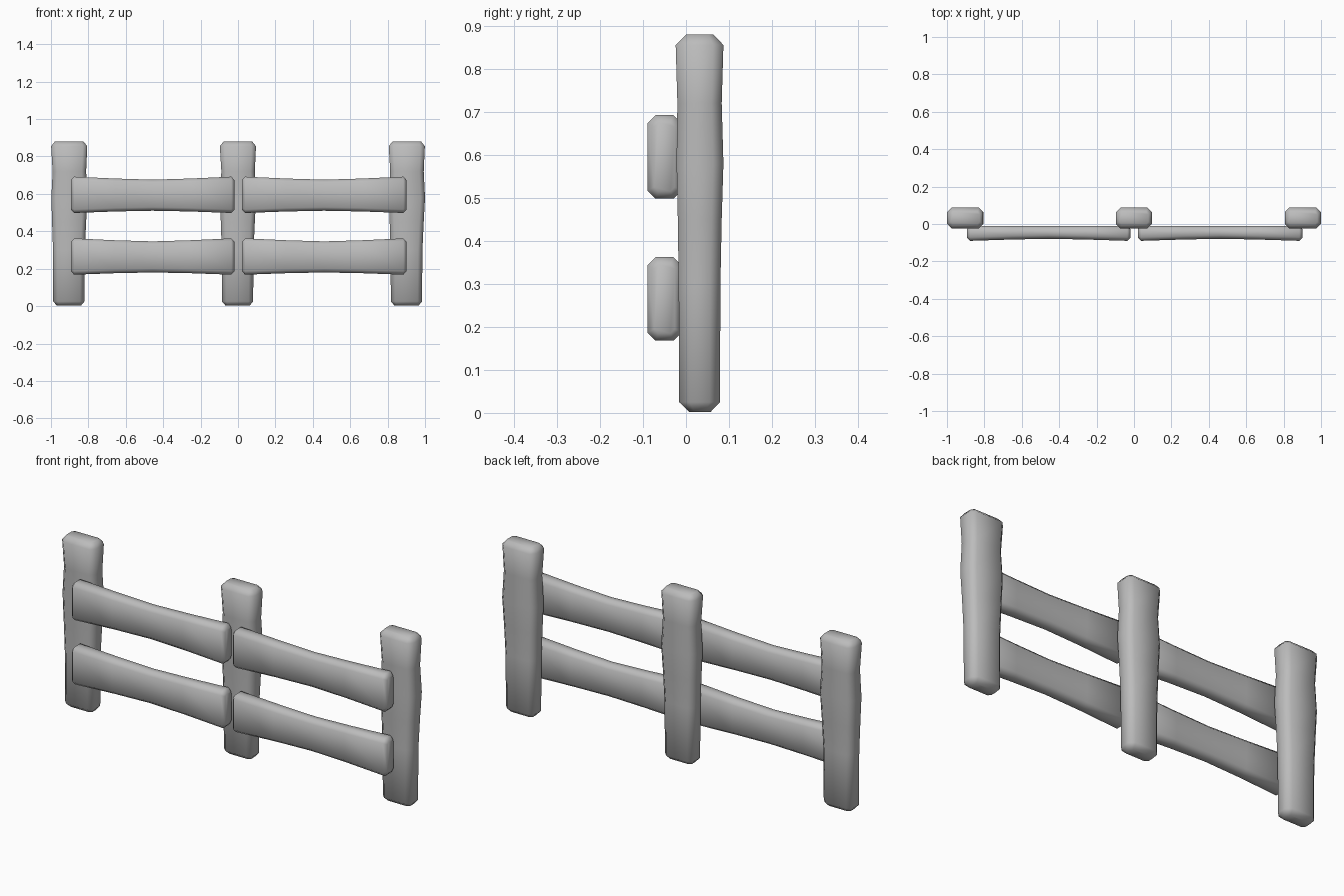
import bpy, bmesh

if "Cube" in bpy.data.objects:
    bpy.data.objects.remove(bpy.data.objects["Cube"])

grey = bpy.data.materials.new("plain grey")
grey.diffuse_color = (0.5, 0.5, 0.5, 1)
grey.use_nodes = True
grey.node_tree.nodes["Principled BSDF"].inputs["Base Color"].default_value = grey.diffuse_color


def octagon(u0, u1, v0, v1, c):
    """Rectangle with chamfered corners."""
    return [(u0 + c, v0), (u1 - c, v0), (u1, v0 + c), (u1, v1 - c),
            (u1 - c, v1), (u0 + c, v1), (u0, v1 - c), (u0, v0 + c)]


def loft(name, rings, place):
    """Skin rings of (t, u0, u1, v0, v1, chamfer); place maps t,u,v to xyz."""
    bm = bmesh.new()
    loops = [[bm.verts.new(place(r[0], u, v)) for u, v in octagon(*r[1:])]
             for r in rings]
    for a, b in zip(loops, loops[1:]):
        for i in range(8):
            j = (i + 1) % 8
            bm.faces.new((a[i], a[j], b[j], b[i]))
    bm.faces.new(loops[0][::-1])
    bm.faces.new(loops[-1])
    bmesh.ops.recalc_face_normals(bm, faces=bm.faces)
    for f in bm.faces:
        f.smooth = True
    mesh = bpy.data.meshes.new(name)
    bm.to_mesh(mesh)
    bm.free()
    mesh.materials.append(grey)
    bpy.context.collection.objects.link(bpy.data.objects.new(name, mesh))


# Posts: slightly wavy uprights, wider at the top and at the upper rail
post = [
    (0.002, -0.066, 0.062, 0.008, 0.057, 0.012),
    (0.025, -0.086, 0.081, -0.016, 0.079, 0.024),
    (0.30, -0.087, 0.083, -0.017, 0.080, 0.024),
    (0.45, -0.092, 0.090, -0.019, 0.083, 0.024),
    (0.58, -0.096, 0.097, -0.022, 0.087, 0.024),
    (0.72, -0.089, 0.090, -0.020, 0.083, 0.024),
    (0.855, -0.097, 0.096, -0.024, 0.087, 0.024),
    (0.879, -0.078, 0.077, 0.000, 0.064, 0.012),
]
for side, cx in (("left", -0.902), ("middle", 0.0), ("right", 0.903)):
    loft(side + "_post", post, lambda t, u, v, cx=cx: (cx + u, v, t))

# Rails: boards flaring at both ends, fixed to the front of the posts
for side, x0, x1 in (("left", -0.892, -0.02), ("right", 0.022, 0.9)):
    for level, cz in (("lower", 0.265), ("upper", 0.595)):
        w = x1 - x0
        end = (-0.074, -0.026, -0.08, 0.08, 0.01)
        wide = (-0.090, -0.010, -0.097, 0.097, 0.019)
        neck = (-0.083, -0.011, -0.089, 0.087, 0.019)
        slim = (-0.079, -0.012, -0.085, 0.081, 0.019)
        rail = [(x0, *end), (x0 + 0.016, *wide), (x0 + 0.27 * w, *neck),
                (x0 + 0.5 * w, *slim), (x0 + 0.73 * w, *neck),
                (x1 - 0.016, *wide), (x1, *end)]
        loft(f"{side}_{level}_rail", rail,
             lambda t, u, v, cz=cz: (t, u, cz + v))
